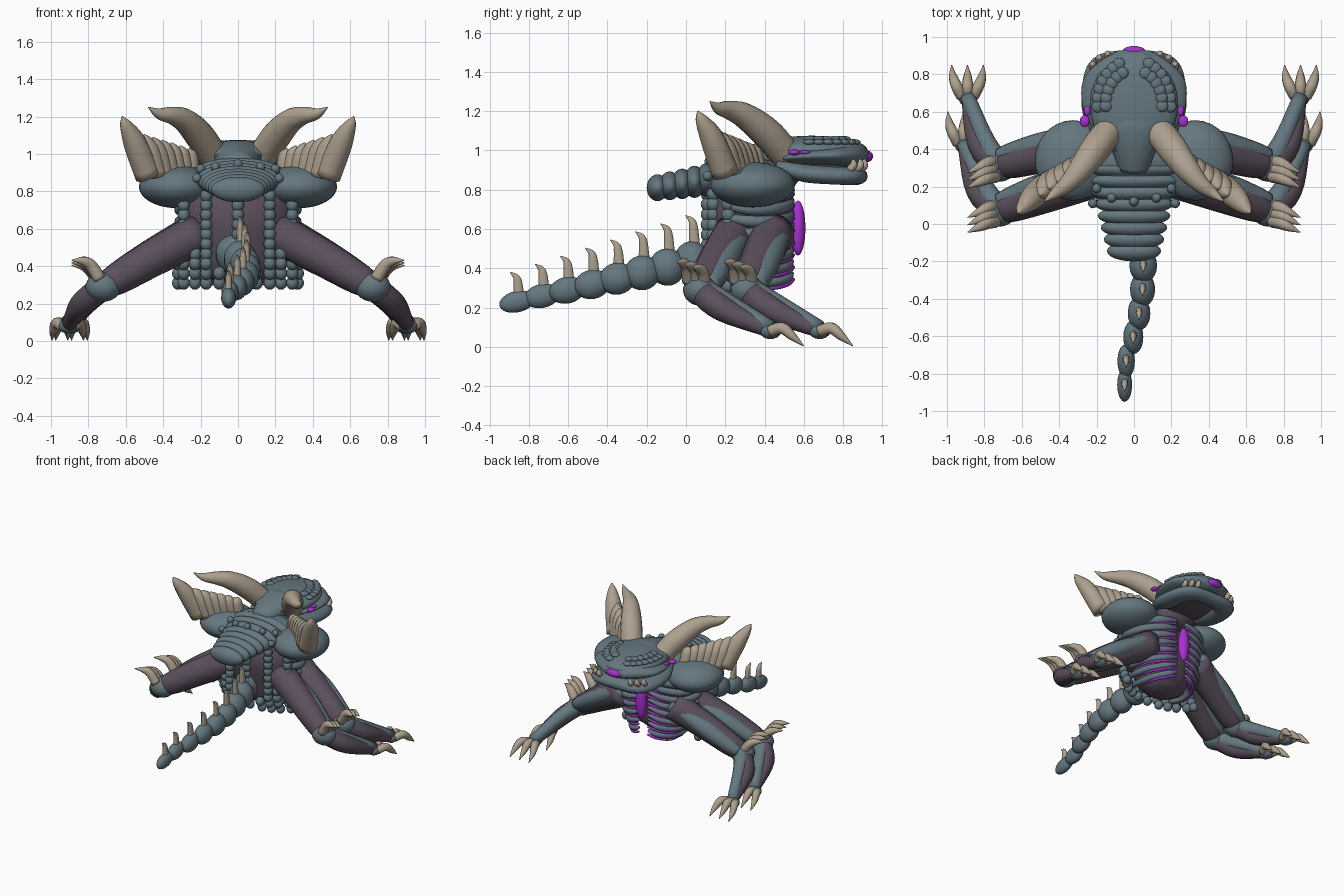
import bpy, bmesh, math
from mathutils import Vector, Matrix

if "Cube" in bpy.data.objects:
    bpy.data.objects.remove(bpy.data.objects["Cube"])


def material(name, rgb):
    m = bpy.data.materials.new(name)
    m.use_nodes = True
    m.diffuse_color = (*rgb, 1)
    m.node_tree.nodes["Principled BSDF"].inputs["Base Color"].default_value = (*rgb, 1)
    return m


STEEL = material("steel blue hide", (.13, .185, .215))
MAUVE = material("dark mauve flesh", (.105, .08, .11))
BONE = material("bone", (.42, .355, .275))
GLOW = material("violet", (.38, .03, .62))
SIDES = (("left", 1), ("right", -1))


def finish(bm, name, mat):
    bmesh.ops.recalc_face_normals(bm, faces=bm.faces)
    for f in bm.faces:
        f.smooth = True
    me = bpy.data.meshes.new(name)
    bm.to_mesh(me)
    bm.free()
    me.materials.append(mat)
    ob = bpy.data.objects.new(name, me)
    bpy.context.collection.objects.link(ob)


def ball(bm, loc, radii, tilt=0, seg=20):
    mat = Matrix.Translation(loc) @ Matrix.Rotation(tilt, 4, 'X') @ Matrix.Diagonal((*radii, 1))
    bmesh.ops.create_uvsphere(bm, u_segments=seg, v_segments=seg * 2 // 3, radius=1, matrix=mat)


def tube(bm, pts, radii, steps=5, sides=14, up=(0, 0, 1)):
    """Smooth sweep through pts; each radius is a number or a (width, height) pair."""
    rows = [(*p, *(r if isinstance(r, tuple) else (r, r))) for p, r in zip(pts, radii)]
    rows = [Vector(r) for r in rows]
    ext = [rows[0] * 2 - rows[1]] + rows + [rows[-1] * 2 - rows[-2]]
    path = []
    for a, b, c, d in zip(ext, ext[1:], ext[2:], ext[3:]):
        for k in range(steps):
            t = k / steps
            path.append(.5 * (2 * b + (c - a) * t + (2 * a - 5 * b + 4 * c - d) * t * t
                              + (3 * b - a - 3 * c + d) * t ** 3))
    path.append(rows[-1])
    side, rings = None, []
    for i, p in enumerate(path):
        direction = Vector((path[min(i + 1, len(path) - 1)] - path[max(i - 1, 0)])[:3]).normalized()
        if side is None:
            side = direction.cross(Vector(up))
        side = (side - direction * side.dot(direction)).normalized()
        top = side.cross(direction)
        ring = []
        for k in range(sides):
            a = math.tau * k / sides
            offset = side * math.cos(a) * max(p[3], .002) + top * math.sin(a) * max(p[4], .002)
            ring.append(bm.verts.new(Vector(p[:3]) + offset))
        rings.append(ring)
    for r, q in zip(rings, rings[1:]):
        for k in range(sides):
            bm.faces.new((r[k], r[k - 1], q[k - 1], q[k]))
    bm.faces.new(rings[0])
    bm.faces.new(rings[-1])


def flip(pts, s):
    return [(p[0] * s, p[1], p[2]) for p in pts]


def lerp(a, b, t):
    return Vector(a).lerp(Vector(b), t)


# Torso
bm = bmesh.new()
tube(bm, [(0, .33, .31), (0, .32, .37), (0, .31, .5), (0, .31, .68), (0, .34, .82), (0, .38, .88)],
     [(.1, .08), (.2, .15), (.25, .18), (.31, .2), (.24, .16), (.1, .08)], up=(0, 1, 0))
finish(bm, "torso", MAUVE)

# Beaded chains hanging down the back
bm = bmesh.new()
for x, top in ((0, .85), (.17, .85), (.29, .78), (.1, .42), (.23, .5), (.32, .45)):
    for s in ((1, -1) if x else (1,)):
        n = int((top - .27) / .052)
        for i in range(n):
            z = .31 + i * .052
            y = .33 - .22 * math.sqrt(max(0, 1 - (x / .34) ** 2)) + .05 * max(0, (.4 - z) / .1)
            ball(bm, (x * s, y, z), (.033, .035, .036), seg=12)
finish(bm, "back_chains", STEEL)

# Banded carapace over the back, with studs
bm = bmesh.new()
for i in range(8):
    t = i / 7
    ball(bm, (0, -.145 + .44 * t, .81 + .07 * t), (.145 + .115 * t, .055, .068 + .032 * t), seg=24)
ball(bm, (0, .34, .88), (.25, .13, .1), seg=24)
for x, y, z in ((0, .12, .945), (.12, .14, .93), (.2, .19, .92), (.22, .11, .87)):
    for s in (1, -1):
        ball(bm, (x * s, y, z), (.026, .026, .026), seg=10)
finish(bm, "carapace", STEEL)

# Ribs, rising to the breastbone, with thin violet bands between
bm, bands = bmesh.new(), bmesh.new()
for i in range(8):
    z = .35 + i * .062
    w = .2 + .11 * math.sin(min(1, i / 5) * math.pi / 2)
    r = .024 + .0012 * i
    pts = [(w * .9, .2, z), (w, .32, z - .02), (w * .87, .44, z - .02), (w * .5, .515, z),
           (.04, .54, z + .025)]
    for s in (1, -1):
        tube(bm, flip(pts, s), [r * .7, r, r, r, r * .4], sides=10)
        front = [(x, y + .006, z - .031) for x, y, z in pts[1:]]
        tube(bands, flip(front, s), [.004, .009, .01, .009], sides=8)
finish(bm, "ribs", STEEL)
finish(bands, "rib_bands", GLOW)
bm = bmesh.new()
ball(bm, (0, .57, .605), (.044, .038, .14))
finish(bm, "chest_gem", GLOW)

# Tail of beads, each carrying a curved spine
bm, spines = bmesh.new(), bmesh.new()
for i in range(9):
    t = i / 8
    y = -.86 + 1.02 * t
    x = -.05 + .1 * math.sin(max(0, t - .1) * 3.2)
    z = .23 + .235 * t
    r = .04 + .055 * t
    ball(bm, (x, y, z), (r, .092, r + .014), tilt=.22)
    if i < 8:
        top = z + r + .04 * t
        tube(spines, [(x, y + .01, top - .04), (x, y + .005, top + .05), (x, y - .005, top + .085),
                      (x, y - .035, top + .11)], [(.02, .03), (.018, .024), (.014, .017), .002], sides=10)
finish(bm, "tail", STEEL)
finish(spines, "tail_spines", BONE)

# Skull with brow scales
bm = bmesh.new()
ball(bm, (0, .64, 1.0), (.235, .285, .075), seg=32)
tube(bm, [(0, .3, .93), (0, .4, .97), (0, .52, 1.0), (0, .6, 1.0)],
     [(.09, .08), (.12, .08), (.17, .075), (.18, .06)])
tube(bm, [(0, .48, .96), (0, .6, .97), (0, .76, .975), (0, .86, .975), (0, .925, .965)],
     [(.2, .03), (.27, .045), (.275, .055), (.195, .06), (.09, .03)], sides=24)
finish(bm, "skull", STEEL)
bm = bmesh.new()
for s in (1, -1):
    for k, n in ((.64, 6), (.83, 7)):
        for i in range(n):
            a = -.05 + 1.2 * i / (n - 1)
            x, y = .235 * k * math.cos(a), .285 * k * math.sin(a)
            ball(bm, (x * s, .64 + y, 1.0 + .075 * math.sqrt(1 - k * k)), (.033, .033, .016), seg=12)
finish(bm, "brow_scales", STEEL)

# Lower jaw with broad sides, and the mouth between them
bm = bmesh.new()
half = [(.18, .46, .92), (.195, .6, .885), (.195, .75, .872), (.15, .835, .87)]
tube(bm, half + [(0, .865, .87)] + flip(half[::-1], -1),
     [(.03, .03)] + [(.08, .046)] * 3 + [(.06, .046)] + [(.08, .046)] * 3 + [(.03, .03)])
finish(bm, "lower_jaw", STEEL)
bm = bmesh.new()
ball(bm, (0, .66, .895), (.2, .19, .045))
ball(bm, (0, .45, .88), (.17, .13, .1))
finish(bm, "mouth_and_throat", MAUVE)

# Teeth, nose gem and eyes
bm = bmesh.new()
for s in (1, -1):
    for x, y in ((.14, .905), (.185, .885), (.22, .85)):
        tube(bm, flip([(x, y - .02, .9), (x, y + .003, .925), (x, y, .955)], s), [.018, .02, .006], sides=8)
finish(bm, "teeth", BONE)
bm = bmesh.new()
ball(bm, (0, .92, .97), (.065, .032, .03))
finish(bm, "nose_gem", GLOW)

for label, s in SIDES:
    bm = bmesh.new()
    ball(bm, (.264 * s, .55, .99), (.027, .032, .015), seg=14)
    ball(bm, (.25 * s, .605, .99), (.018, .028, .011), seg=14)
    finish(bm, label + "_eyes", GLOW)

    # Shoulder, crown horn and ridged fin
    bm = bmesh.new()
    ball(bm, (.325 * s, .34, .825), (.205, .215, .115), seg=28)
    finish(bm, label + "_shoulder", STEEL)
    bm = bmesh.new()
    horn = [(.12, .515, .97), (.2, .41, 1.09), (.28, .3, 1.175), (.35, .22, 1.205), (.42, .165, 1.215),
            (.48, .12, 1.25)]
    tube(bm, flip(horn, s), [.078, .08, .066, .048, .03, .002], sides=18)
    finish(bm, label + "_crown_horn", BONE)
    bm = bmesh.new()
    for i in range(7):
        t = i / 6
        base = lerp((.25, .36, .885), (.48, .2, .885), t)
        tip = lerp((.26, .34, 1.03), (.55, .12, 1.12), t)
        if i == 6:
            tip = Vector((.62, .06, 1.2))
        mid = base.lerp(tip, .55) + Vector((-.005 * t, .01 * t, 0))
        tube(bm, flip([base, mid, base.lerp(tip, .85), tip], s),
             [.05 + .022 * t, .046 + .016 * t, .034, .004], sides=12)
    finish(bm, label + "_shoulder_fin", BONE)

    # Two legs on each side
    for pos, hip, knee, ankle in (("rear", (.21, .25, .575), (.72, .07, .29), (.91, .43, .08)),
                                  ("fore", (.21, .445, .585), (.72, .31, .29), (.89, .68, .08))):
        prefix = label + "_" + pos
        hip, knee, ankle = Vector(hip), Vector(knee), Vector(ankle)
        thigh = [hip, lerp(hip, knee, .5) + Vector((0, 0, .005)), lerp(hip, knee, .85), knee]
        bend = lerp(knee, ankle, .45) + Vector((.03, -.05, .0))
        bm = bmesh.new()
        tube(bm, flip(thigh, s), [.11, .098, .085, .065])
        tube(bm, flip([knee, bend, ankle], s), [.07, .065, .035])
        finish(bm, prefix + "_leg", MAUVE)
        # Outer hide: strip along the thigh, knee cap, strip along the shin
        bm = bmesh.new()
        shift = Vector((.0, .055, .025))
        tube(bm, flip([p + shift for p in thigh], s), [.04, .065, .055, .04])
        ball(bm, (knee.x * s, knee.y, knee.z), (.095, .085, .08))
        lift = Vector((-.03, .025, .03))
        tube(bm, flip([knee, bend + lift, ankle + Vector((0, 0, .015))], s), [.07, .05, .04])
        ball(bm, (ankle.x * s, ankle.y, ankle.z), (.05, .055, .04))
        finish(bm, prefix + "_leg_hide", STEEL)
        # Knee spikes and foot claws, three of each
        bm = bmesh.new()
        for k in (-1, 0, 1):
            p = knee + Vector((.02, -.015 + .04 * k, .028 - .014 * k))
            tube(bm, flip([p, p + Vector((.045, -.01, .07)), p + Vector((.085, -.03, .095)),
                           p + Vector((.15, -.06, .1))], s), [.035, .033, .025, .002], sides=10)
        finish(bm, prefix + "_knee_spikes", BONE)
        bm = bmesh.new()
        for k in (-1, 0, 1):
            p = ankle + Vector((.03 * k, .0, .0))
            tube(bm, flip([p, p + Vector((.03 * k, .06, .015)), p + Vector((.048 * k, .11, -.025)),
                           p + Vector((.055 * k, .17, -.076))], s), [.03, .03, .022, .002], sides=10)
        finish(bm, prefix + "_claws", BONE)
